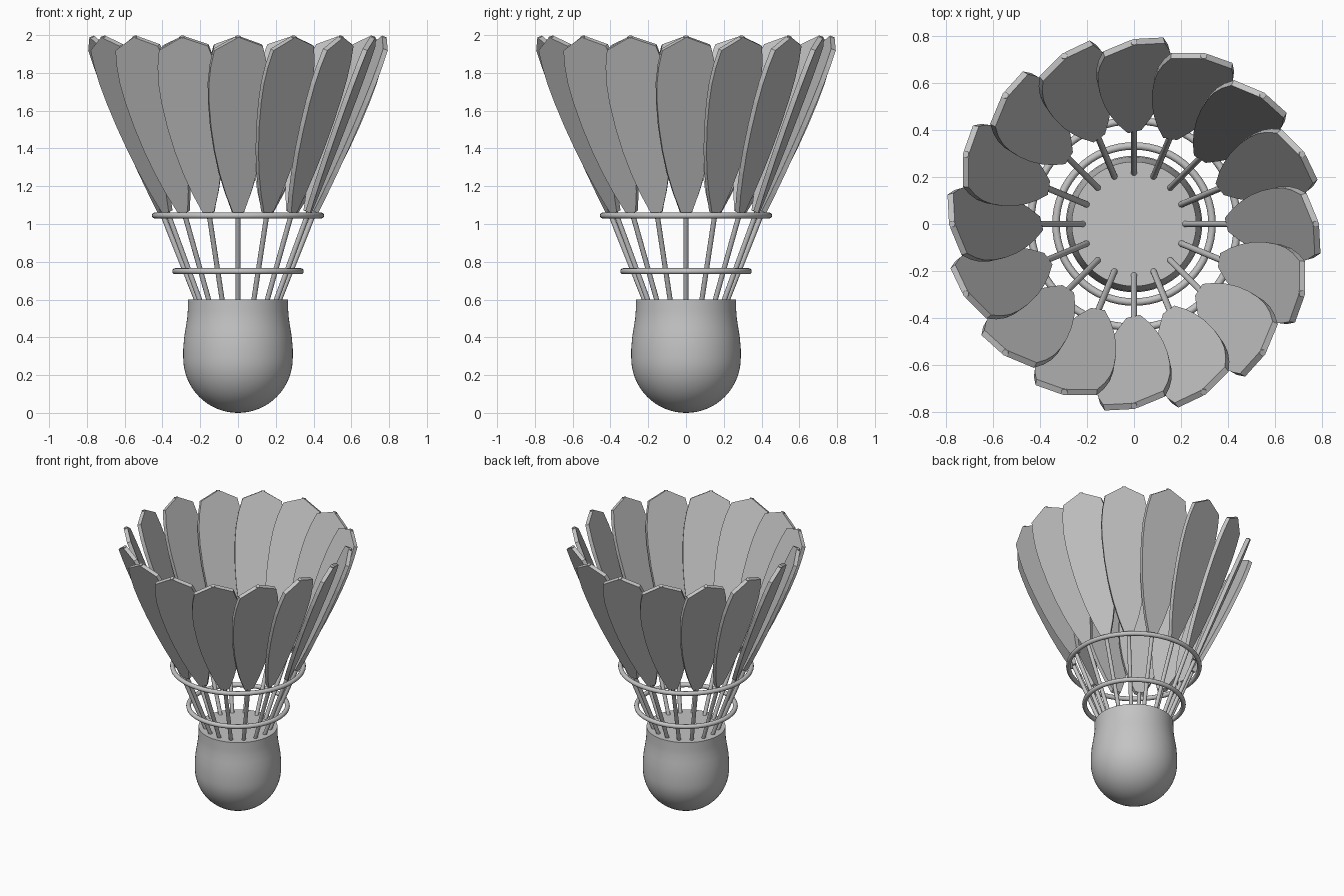
import bpy, bmesh, math
from mathutils import Matrix

cube = bpy.data.objects.get("Cube")
if cube:
    bpy.data.objects.remove(cube, do_unlink=True)

GREY = (0.55, 0.55, 0.55, 1)
mat = bpy.data.materials.new("light grey")
mat.use_nodes = True
mat.diffuse_color = GREY
mat.node_tree.nodes["Principled BSDF"].inputs["Base Color"].default_value = GREY

COUNT = 16
BASE_R, BASE_Z, SLOPE = 0.22, 0.60, 0.398   # where quills leave the base, and their lean
LEAN = math.atan(SLOPE)
STRETCH = 1 / math.cos(LEAN)
TWIST = math.radians(14)                    # each vane overlaps its neighbour


def along(z):
    """Distance along a quill for a given height."""
    return (z - BASE_Z) * STRETCH


def mesh_from(bm, name):
    bmesh.ops.recalc_face_normals(bm, faces=bm.faces[:])
    me = bpy.data.meshes.new(name)
    bm.to_mesh(me)
    bm.free()
    me.materials.append(mat)
    return me


def place(me, name, matrix=Matrix(), smooth=False):
    ob = bpy.data.objects.new(name, me)
    bpy.context.collection.objects.link(ob)
    ob.matrix_world = matrix
    if smooth:
        bpy.ops.object.select_all(action='DESELECT')
        ob.select_set(True)
        bpy.context.view_layer.objects.active = ob
        bpy.ops.object.shade_smooth_by_angle(angle=math.radians(40))
    return ob


# Rounded base: hemisphere, gentle waist, flat top
R = 0.29
profile = [(R * math.sin(a), R - R * math.cos(a))
           for a in (math.pi / 2 * i / 16 for i in range(17))]
profile += [(0.290, 0.34), (0.285, 0.40), (0.277, 0.45), (0.269, 0.50),
            (0.266, 0.54), (0.265, 0.60), (0, 0.60)]
bm = bmesh.new()
pts = [bm.verts.new((r, 0, z)) for r, z in profile]
edges = [bm.edges.new(pair) for pair in zip(pts, pts[1:])]
bmesh.ops.spin(bm, geom=pts + edges, cent=(0, 0, 0), axis=(0, 0, 1),
               angle=math.tau, steps=64)
bmesh.ops.remove_doubles(bm, verts=bm.verts[:], dist=1e-4)
place(mesh_from(bm, "cork_base"), "cork_base", smooth=True)

# Binding rings around the quills
for name, radius, z in (("lower_ring", 0.332, 0.75), ("upper_ring", 0.440, 1.045)):
    bpy.ops.mesh.primitive_torus_add(major_radius=radius, minor_radius=0.016,
                                     major_segments=64, minor_segments=12,
                                     location=(0, 0, z))
    ring = bpy.context.object
    ring.name = name
    ring.data.materials.append(mat)
    bpy.ops.object.shade_smooth_by_angle(angle=math.radians(60))

# Quill: thin rod along local z
bm = bmesh.new()
bottom, top = along(0.56), along(1.993)
bmesh.ops.create_cone(bm, cap_ends=True, segments=16, radius1=0.0135, radius2=0.0135,
                      depth=top - bottom,
                      matrix=Matrix.Translation((0, 0, (top + bottom) / 2)))
quill = mesh_from(bm, "quill")

# Vane: half outline (half width, height), mirrored and given thickness
half = [(0.030, 1.065), (0.070, 1.17), (0.103, 1.28), (0.130, 1.40), (0.150, 1.53),
        (0.161, 1.66), (0.162, 1.76), (0.152, 1.85), (0.132, 1.935), (0.012, 1.988)]
outline = half + [(-w, z) for w, z in reversed(half)]
THICK = 0.027
bm = bmesh.new()
face = bm.faces.new([bm.verts.new((-THICK / 2, w, along(z))) for w, z in outline])
ext = bmesh.ops.extrude_face_region(bm, geom=[face], use_keep_orig=True)
bmesh.ops.translate(bm, vec=(THICK, 0, 0),
                    verts=[v for v in ext["geom"] if isinstance(v, bmesh.types.BMVert)])
vane = mesh_from(bm, "vane")

# Ring of feathers
for i in range(COUNT):
    m = (Matrix.Rotation(math.tau * i / COUNT, 4, 'Z')
         @ Matrix.Translation((BASE_R, 0, BASE_Z))
         @ Matrix.Rotation(LEAN, 4, 'Y')
         @ Matrix.Rotation(TWIST, 4, 'Z'))
    place(quill, f"quill_{i + 1}", m, smooth=(i == 0))
    place(vane, f"feather_vane_{i + 1}", m)
